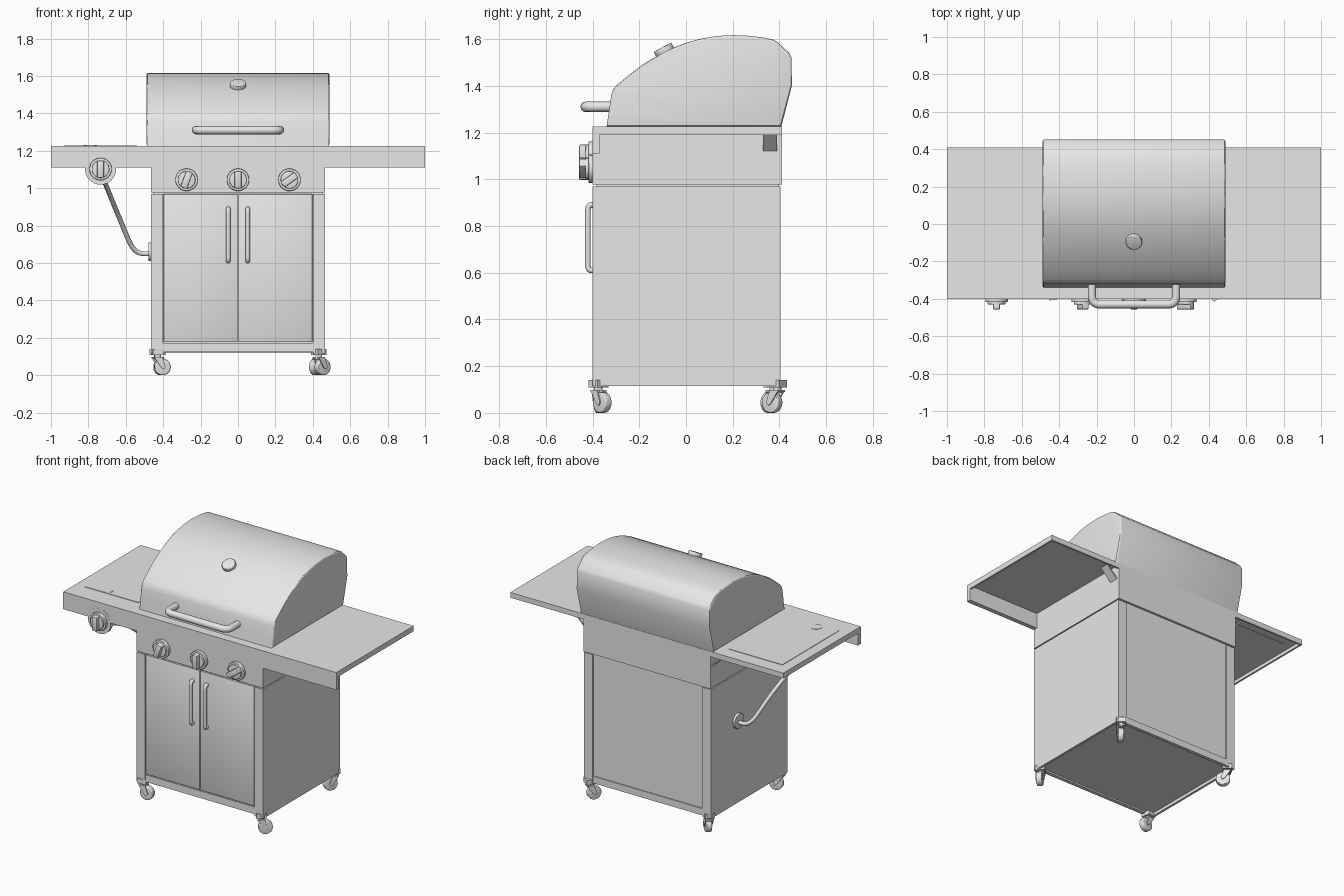
import bpy, bmesh, math
from mathutils import Vector, Matrix

cube = bpy.data.objects.get("Cube")
if cube:
    bpy.data.objects.remove(cube, do_unlink=True)

GREY = (0.8, 0.8, 0.8, 1)
steel = bpy.data.materials.new("light grey metal")
steel.use_nodes = True
steel.diffuse_color = GREY
steel.node_tree.nodes["Principled BSDF"].inputs["Base Color"].default_value = GREY


def finish(name, mesh, angle=30):
    mesh.name = name
    mesh.materials.clear()
    mesh.materials.append(steel)
    mesh.polygons.foreach_set("use_smooth", [True] * len(mesh.polygons))
    mesh.set_sharp_from_angle(angle=math.radians(angle))
    obj = bpy.data.objects.new(name, mesh)
    bpy.context.scene.collection.objects.link(obj)
    return obj


def from_bmesh(name, bm, matrix=None, angle=30):
    if matrix:
        bm.transform(matrix)
    bmesh.ops.recalc_face_normals(bm, faces=bm.faces[:])
    mesh = bpy.data.meshes.new(name)
    bm.to_mesh(mesh)
    bm.free()
    return finish(name, mesh, angle)


def box(name, x, y, z, bevel=0.0, matrix=None):
    """Box from its ranges along each axis."""
    bm = bmesh.new()
    bmesh.ops.create_cube(bm, size=1)
    for v in bm.verts:
        v.co = Vector([(r[0] + r[1]) / 2 + c * (r[1] - r[0]) for c, r in zip(v.co, (x, y, z))])
    if bevel:
        bmesh.ops.bevel(bm, geom=bm.edges[:], offset=bevel, segments=2, profile=0.5, affect='EDGES')
    return from_bmesh(name, bm, matrix)


def disc(name, centre, axis, radius, depth, bevel=0.0, sides=32, matrix=None):
    """Cylinder along an axis, with optional rounded rims."""
    bm = bmesh.new()
    bmesh.ops.create_cone(bm, cap_ends=True, segments=sides, radius1=radius, radius2=radius, depth=depth)
    if bevel:
        rims = [e for e in bm.edges if abs(e.verts[0].co.z - e.verts[1].co.z) < 1e-5]
        bmesh.ops.bevel(bm, geom=rims, offset=bevel, segments=3, profile=0.5, affect='EDGES')
    turn = Vector(axis).to_track_quat('Z', 'Y').to_matrix().to_4x4()
    m = Matrix.Translation(centre) @ turn
    return from_bmesh(name, bm, matrix @ m if matrix else m)


def extrude_x(name, profile, x0, x1, bevel=0.0, matrix=None):
    """Closed (y, z) profile extruded along x."""
    bm = bmesh.new()
    face = bm.faces.new([bm.verts.new((x0, y, z)) for y, z in profile])
    moved = bmesh.ops.extrude_face_region(bm, geom=[face])["geom"]
    bmesh.ops.translate(bm, vec=(x1 - x0, 0, 0), verts=[g for g in moved if isinstance(g, bmesh.types.BMVert)])
    if bevel:
        ends = [e for e in bm.edges if abs(e.verts[0].co.x - e.verts[1].co.x) < 1e-5]
        bmesh.ops.bevel(bm, geom=ends, offset=bevel, segments=3, profile=0.5, affect='EDGES')
    return from_bmesh(name, bm, matrix)


def pipe(name, points, radius, bend):
    """Round tube through points with rounded corners."""
    pts = [Vector(p) for p in points]
    path = [pts[0]]
    for a, b, c in zip(pts, pts[1:], pts[2:]):
        s = b + (a - b).normalized() * min(bend, (a - b).length * 0.5)
        e = b + (c - b).normalized() * min(bend, (c - b).length * 0.5)
        for i in range(7):
            t = i / 6
            path.append(s * (1 - t) ** 2 + b * 2 * t * (1 - t) + e * t ** 2)
    path.append(pts[-1])
    curve = bpy.data.curves.new(name, 'CURVE')
    curve.dimensions = '3D'
    curve.bevel_depth = radius
    curve.bevel_resolution = 4
    curve.use_fill_caps = True
    spline = curve.splines.new('POLY')
    spline.points.add(len(path) - 1)
    for p, co in zip(spline.points, path):
        p.co = (*co, 1)
    tmp = bpy.data.objects.new(name + "_path", curve)
    mesh = bpy.data.meshes.new_from_object(tmp)
    bpy.data.objects.remove(tmp)
    return finish(name, mesh, 50)


# Cabinet: core, side panels, posts, rails and doors
box("cabinet_core", (-0.455, 0.455), (-0.385, 0.395), (0.135, 0.98))
for s, side in ((1, "left"), (-1, "right")):
    def span(a, b):
        return tuple(sorted((s * a, s * b)))
    box(side + "_side_panel", span(0.45, 0.465), (-0.4, 0.405), (0.115, 0.97))
    box(side + "_front_post", span(0.402, 0.465), (-0.4, -0.37), (0.115, 0.97))
    box(side + "_back_post", span(0.4, 0.465), (0.375, 0.405), (0.115, 0.97))
    box(side + "_door", span(0.003, 0.397), (-0.397, -0.38), (0.178, 0.968), 0.002)
    pipe(side + "_door_handle", [(s * 0.052, -0.39, 0.61), (s * 0.052, -0.42, 0.61),
                                 (s * 0.052, -0.42, 0.89), (s * 0.052, -0.39, 0.89)], 0.012, 0.025)

    # Side shelf: hollow tray with rims, and a sloping bracket below
    box(side + "_shelf_top", span(0.46, 1.0), (-0.4, 0.41), (1.212, 1.225))
    box(side + "_shelf_end_rim", span(0.988, 1.0), (-0.4, 0.41), (1.19, 1.215))
    box(side + "_shelf_back_rim", span(0.46, 1.0), (0.398, 0.41), (1.19, 1.215))
    box(side + "_shelf_apron", span(0.46, 1.0), (-0.4, -0.37), (1.11, 1.215))
    slope = Matrix.Translation((s * 0.5, 0, 1.162)) @ Matrix.Rotation(-s * math.pi / 4, 4, 'Y')
    box(side + "_shelf_bracket", (-0.055, 0.055), (0.33, 0.39), (-0.004, 0.004), 0, slope)

box("front_bottom_rail", (-0.4, 0.4), (-0.395, -0.37), (0.125, 0.172))
box("back_bottom_rail", (-0.4, 0.4), (0.38, 0.402), (0.12, 0.165))

# Firebox with the control panel
box("firebox", (-0.465, 0.465), (-0.4, 0.41), (0.977, 1.225))

# Hood with rounded edges
hood = [(-0.34, 1.225), (-0.33, 1.29), (-0.32, 1.36), (-0.312, 1.385), (-0.295, 1.405), (-0.24, 1.45),
        (-0.18, 1.495), (-0.12, 1.53), (-0.06, 1.56), (0.0, 1.584), (0.06, 1.601), (0.13, 1.613),
        (0.2, 1.617), (0.27, 1.614), (0.33, 1.607), (0.375, 1.597), (0.39, 1.588), (0.442, 1.54),
        (0.452, 1.52), (0.453, 1.4), (0.408, 1.225)]
extrude_x("hood", hood, -0.488, 0.488, 0.01)
pipe("hood_handle", [(-0.225, -0.32, 1.31), (-0.225, -0.43, 1.31),
                     (0.225, -0.43, 1.31), (0.225, -0.32, 1.31)], 0.022, 0.045)
disc("thermometer", (0, -0.094, 1.552), (0, -0.47, 0.88), 0.043, 0.03, 0.006)


# Control knobs: flange, hub and turned grip
def knob(name, x, z, degrees):
    disc(name + "_flange", (x, -0.408, z), (0, -1, 0), 0.06, 0.02, 0.004)
    disc(name + "_hub", (x, -0.42, z), (0, -1, 0), 0.047, 0.02, 0.003)
    turn = Matrix.Translation((x, 0, z)) @ Matrix.Rotation(math.radians(degrees), 4, 'Y')
    box(name + "_grip", (-0.018, 0.018), (-0.457, -0.415), (-0.046, 0.046), 0.005, turn)


knob("right_knob", -0.275, 1.045, 20)
knob("middle_knob", 0, 1.045, 0)
knob("left_knob", 0.275, 1.045, 55)
disc("side_burner_plate", (-0.735, -0.389, 1.102), (0, -1, 0), 0.083, 0.024)
knob("side_burner_knob", -0.735, 1.102, 0)

# Side burner cover with a finger notch
box("side_burner_cover", (-0.93, -0.54), (-0.27, 0.32), (1.21, 1.228))
disc("cover_finger_notch", (-0.79, -0.235, 1.222), (0, 0, 1), 0.035, 0.016)

# Gas hose and its grommet
pipe("gas_hose", [(-0.73, -0.37, 1.08), (-0.7, -0.16, 1.0), (-0.63, 0.02, 0.83),
                  (-0.555, 0.125, 0.65), (-0.46, 0.125, 0.65)], 0.013, 0.09)
disc("hose_grommet", (-0.47, 0.125, 0.66), (-1, 0, 0), 0.05, 0.018, 0.004)


# Swivel casters
def caster(name, x, y, degrees):
    m = Matrix.Translation((x, y, 0)) @ Matrix.Rotation(math.radians(degrees), 4, 'Z')
    box(name + "_plate", (-0.03, 0.03), (-0.03, 0.03), (0.108, 0.14), 0, m)
    disc(name + "_stem", (0, 0, 0.1), (0, 0, 1), 0.018, 0.03, 0, 16, m)
    cheek = [(-0.022, 0.096), (0.022, 0.096), (0.04, 0.045), (0.03, 0.032), (0.016, 0.04)]
    for i, off in enumerate((-0.026, 0.02)):
        extrude_x(f"{name}_fork_{i + 1}", cheek, off, off + 0.006, 0, m)
    box(name + "_fork_bridge", (-0.026, 0.026), (-0.022, 0.022), (0.09, 0.098), 0, m)
    disc(name + "_wheel", (0, 0.026, 0.044), (1, 0, 0), 0.044, 0.036, 0.006, 24, m)


caster("front_right_caster", -0.43, -0.375, -80)
caster("front_left_caster", 0.432, -0.375, -50)
caster("back_right_caster", -0.43, 0.375, -130)
caster("back_left_caster", 0.432, 0.39, 145)
